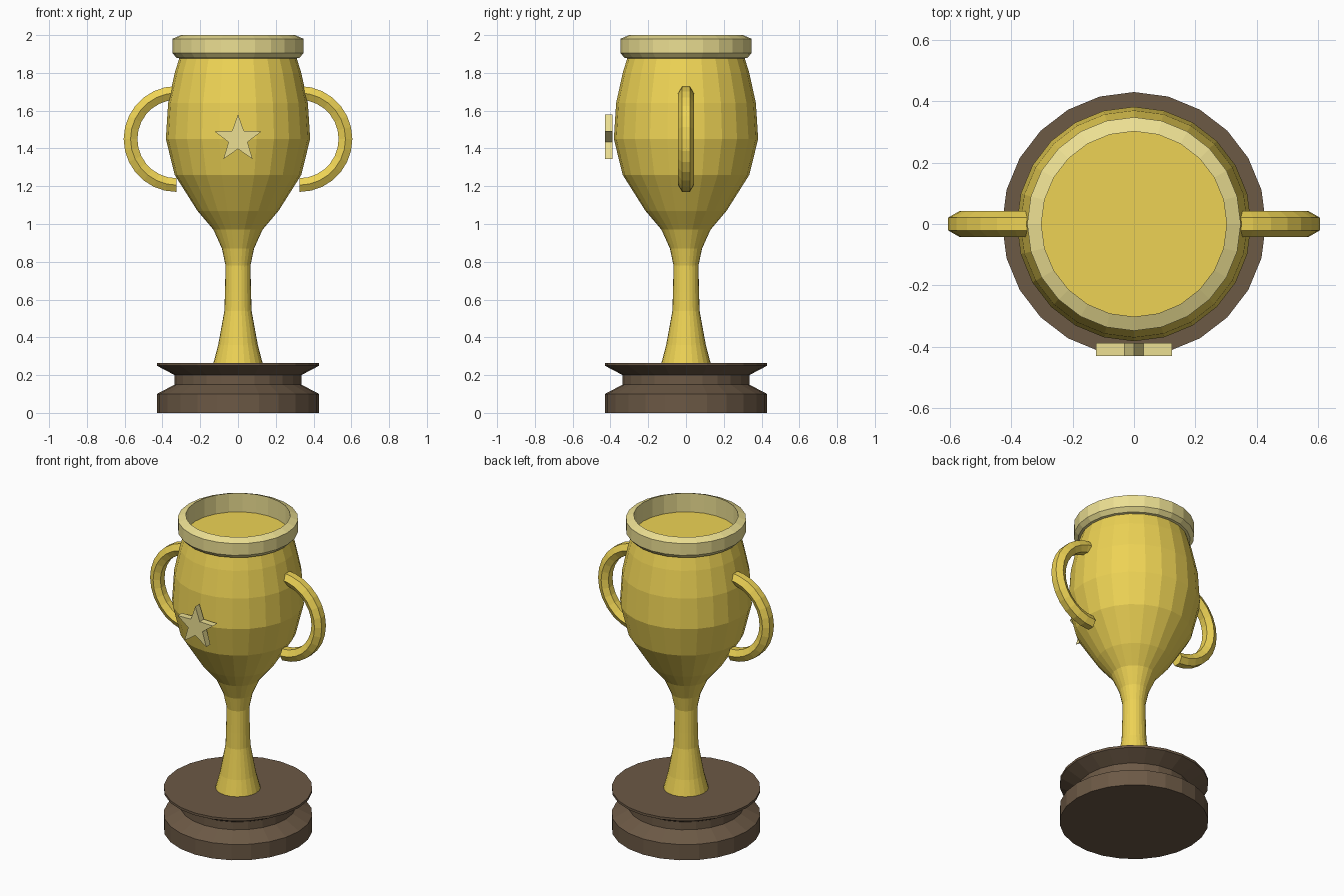
import bpy, bmesh
from math import sin, cos, pi

if "Cube" in bpy.data.objects:
    bpy.data.objects.remove(bpy.data.objects["Cube"])

SIDES = 24


def material(name, rgb):
    m = bpy.data.materials.new(name)
    m.diffuse_color = (*rgb, 1)
    m.use_nodes = True
    m.node_tree.nodes["Principled BSDF"].inputs["Base Color"].default_value = m.diffuse_color
    return m


gold = material("gold", (0.85, 0.65, 0.09))
pale_gold = material("pale_gold", (0.84, 0.74, 0.29))
wood = material("dark_wood", (0.15, 0.10, 0.06))


def finish(name, bm, mat):
    bmesh.ops.recalc_face_normals(bm, faces=bm.faces)
    me = bpy.data.meshes.new(name)
    bm.to_mesh(me)
    bm.free()
    me.materials.append(mat)
    ob = bpy.data.objects.new(name, me)
    bpy.context.collection.objects.link(ob)
    return ob


def bridge(bm, rings, closed=False):
    """Skin a list of vertex loops; cap both ends unless closed."""
    n = len(rings[0])
    pairs = list(zip(rings, rings[1:]))
    if closed:
        pairs.append((rings[-1], rings[0]))
    for a, b in pairs:
        for i in range(n):
            j = (i + 1) % n
            bm.faces.new((a[i], a[j], b[j], b[i]))
    if not closed:
        bm.faces.new(rings[0])
        bm.faces.new(rings[-1])


def lathe(name, profile, mat, closed=False):
    bm = bmesh.new()
    rings = [[bm.verts.new((r * cos(2 * pi * i / SIDES), r * sin(2 * pi * i / SIDES), z))
              for i in range(SIDES)] for r, z in profile]
    bridge(bm, rings, closed)
    return finish(name, bm, mat)


def handle(name, side):
    """Half ring with a six-sided tube."""
    bm = bmesh.new()
    major, tube, steps = 0.244, 0.042, 14
    rings = []
    for k in range(steps + 1):
        a = -pi / 2 + pi * k / steps
        ring = []
        for i in range(6):
            p = pi / 6 + pi * i / 3
            d = major + tube * cos(p)
            ring.append(bm.verts.new((side * (0.325 + d * cos(a)), tube * sin(p), 1.45 + d * sin(a))))
        rings.append(ring)
    bridge(bm, rings)
    return finish(name, bm, mat=gold)


# Plinth
lathe("plinth", [(0.43, 0), (0.43, 0.10), (0.335, 0.15), (0.335, 0.20),
                 (0.43, 0.25), (0.43, 0.265)], wood)

# Stem and bowl
lathe("stem_and_bowl", [(0.13, 0.265), (0.105, 0.36), (0.072, 0.54), (0.069, 0.64), (0.066, 0.78),
                        (0.085, 0.87), (0.13, 0.97), (0.215, 1.07), (0.335, 1.26),
                        (0.382, 1.45), (0.37, 1.64), (0.335, 1.80), (0.31, 1.88)], gold)

# Rim ring
lathe("rim", [(0.302, 1.875), (0.325, 1.88), (0.348, 1.905), (0.348, 1.98),
              (0.302, 2.0)], pale_gold, closed=True)

# Handles
for label, s in (("left", -1), ("right", 1)):
    handle(label + "_handle", s)

# Star on the front
bm = bmesh.new()
rings = []
for y in (-0.43, -0.388):
    ring = []
    for i in range(10):
        r = 0.131 if i % 2 == 0 else 0.053
        a = pi / 2 + i * pi / 5
        ring.append(bm.verts.new((r * cos(a), y, 1.45 + r * sin(a))))
    rings.append(ring)
bridge(bm, rings)
finish("star", bm, pale_gold)
